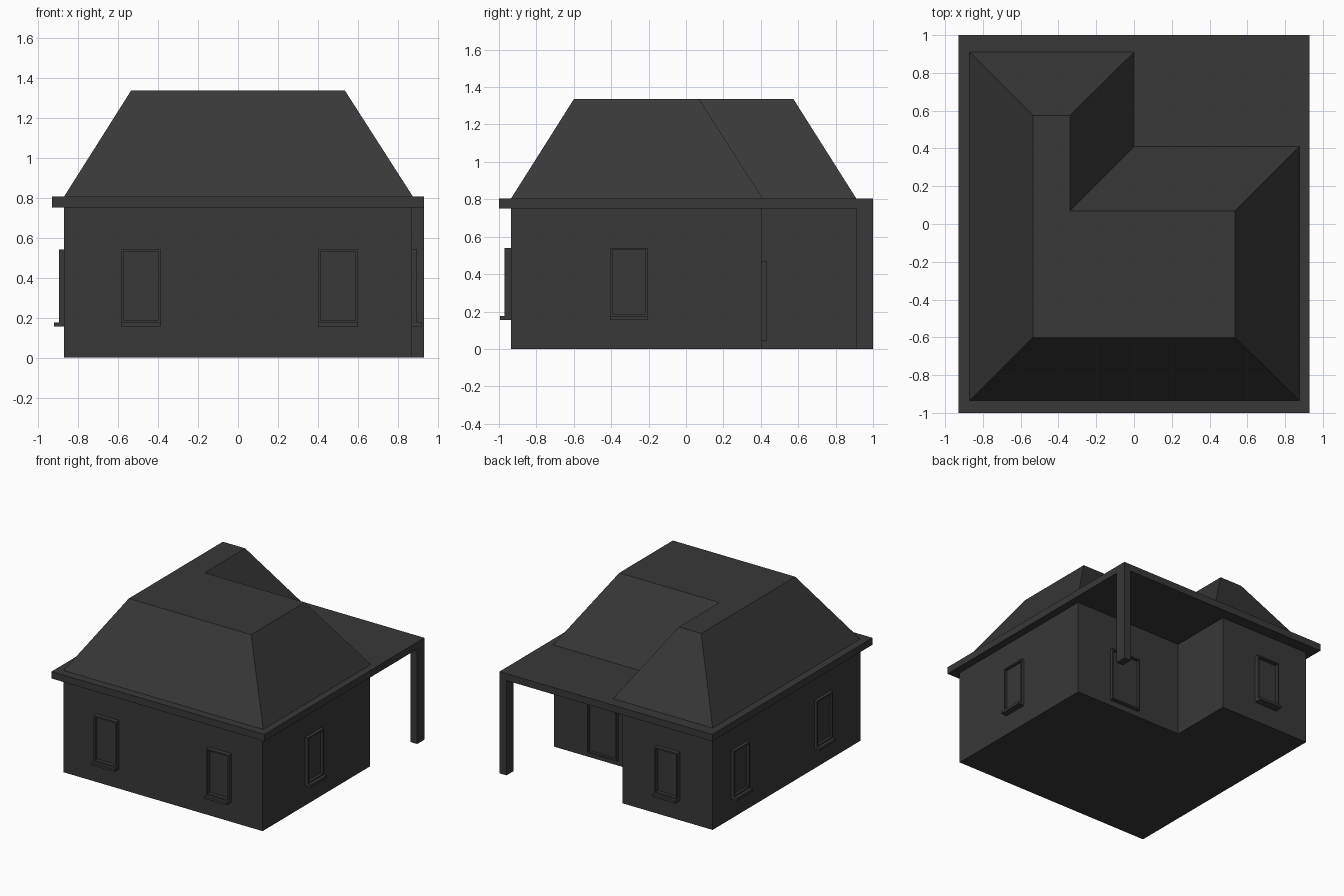
import bpy, bmesh
from math import radians
from mathutils import Matrix, Vector

cube = bpy.data.objects.get("Cube")
if cube:
    bpy.data.objects.remove(cube, do_unlink=True)

grey = bpy.data.materials.new("dark_grey")
grey.use_nodes = True
tone = (0.04, 0.04, 0.04, 1)
grey.diffuse_color = tone
grey.node_tree.nodes["Principled BSDF"].inputs["Base Color"].default_value = tone


def add_object(name, bm):
    bmesh.ops.recalc_face_normals(bm, faces=bm.faces)
    mesh = bpy.data.meshes.new(name)
    bm.to_mesh(mesh)
    bm.free()
    mesh.materials.append(grey)
    obj = bpy.data.objects.new(name, mesh)
    bpy.context.collection.objects.link(obj)
    return obj


def add_box(bm, lo, hi):
    lo, hi = Vector(lo), Vector(hi)
    matrix = Matrix.Translation((lo + hi) / 2) @ Matrix.Diagonal((*(hi - lo), 1))
    bmesh.ops.create_cube(bm, size=1, matrix=matrix)


def box(name, lo, hi):
    bm = bmesh.new()
    add_box(bm, lo, hi)
    return add_object(name, bm)


def loft(name, lower, upper, z0, z1):
    """Solid between two outlines with the same number of corners."""
    bm = bmesh.new()
    a = [bm.verts.new((x, y, z0)) for x, y in lower]
    b = [bm.verts.new((x, y, z1)) for x, y in upper]
    bm.faces.new(a[::-1])
    bm.faces.new(b)
    for i in range(len(a)):
        j = (i + 1) % len(a)
        bm.faces.new((a[i], a[j], b[j], b[i]))
    return add_object(name, bm)


def l_outline(x0, y0, x1, y1, step_x, step_y):
    return [(x0, y0), (x1, y0), (x1, step_y), (step_x, step_y),
            (step_x, y1), (x0, y1)]


def window(name, place, turn, width, z0, z1, depth, sill=0.0):
    """Framed opening; before turning it faces the front."""
    bm = bmesh.new()
    w, t = width / 2, 0.012
    for side in (-1, 1):
        edges = sorted((side * w, side * (w - t)))
        add_box(bm, (edges[0], -depth, z0), (edges[1], 0.005, z1))
    add_box(bm, (-w + t, -depth, z1 - t), (w - t, 0.005, z1))
    add_box(bm, (-w + t, -depth, z0), (w - t, 0.005, z0 + t))
    add_box(bm, (-w + t, -0.005, z0 + t), (w - t, 0.003, z1 - t))
    if sill:
        add_box(bm, (-w, -sill, z0 - 0.02), (w, 0.005, z0))
    obj = add_object(name, bm)
    obj.location = (*place, 0)
    obj.rotation_euler.z = radians(turn)
    return obj


# Walls, eave slab, truncated hip roof and porch post
plan = l_outline(-0.87, -0.935, 0.87, 0.91, -0.08, 0.405)
loft("walls", plan, plan, 0, 0.75)
box("eave_slab", (-0.93, -1, 0.75), (0.93, 1, 0.805))
loft("roof",
     l_outline(-0.87, -0.935, 0.875, 0.91, 0, 0.41),
     l_outline(-0.535, -0.6, 0.535, 0.575, -0.34, 0.07), 0.805, 1.335)
box("porch_post", (0.87, 0.91, 0), (0.93, 1, 0.75))

# Windows on each wall: position and turn about the vertical
front, right, back, left = 0, 90, 180, -90
places = {
    "front_window_right": ((-0.485, -0.935), front),
    "front_window_left": ((0.5, -0.935), front),
    "left_side_window": ((0.87, -0.305), right),
    "right_side_window_front": ((-0.87, -0.46), left),
    "right_side_window_back": ((-0.87, 0.58), left),
    "back_window": ((-0.485, 0.91), back),
}
for name, (place, turn) in places.items():
    depth = 0.025 if abs(turn) == 90 else 0.035
    window(name, place, turn, 0.2, 0.175, 0.54, depth, depth + 0.025)

# Porch door
window("porch_door", (0.435, 0.405), back, 0.26, 0.045, 0.47, 0.027)
